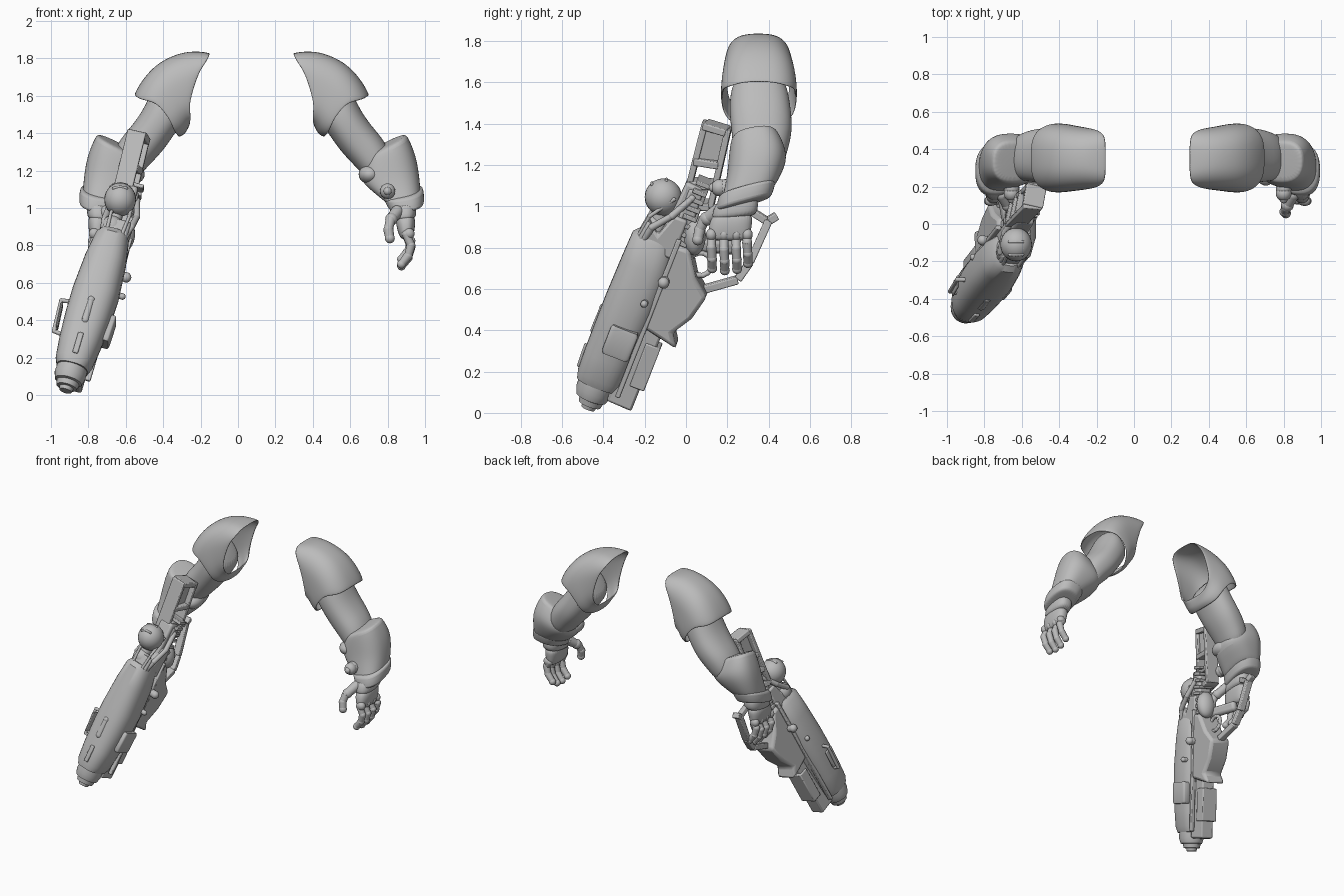
import bpy, bmesh, math
from mathutils import Vector as V, Matrix

cube = bpy.data.objects.get("Cube")
if cube:
    bpy.data.objects.remove(cube)

grey = bpy.data.materials.new("armour_grey")
grey.use_nodes = True
grey.diffuse_color = (0.5, 0.5, 0.5, 1)
grey.node_tree.nodes["Principled BSDF"].inputs["Base Color"].default_value = (0.5, 0.5, 0.5, 1)

AXIS_X = 0.073  # plane that mirrors one arm onto the other
made = []

# Gun frame: t runs from muzzle to stock, u across, v towards the back
T = V((0.3, 0.39, 1)).normalized()
U = (V((1, 0, 0)) - T * T.x).normalized()
W = T.cross(U)
ORIGIN = V((-0.9, -0.4, 0.02))


def gun(u, v, t):
    return ORIGIN + U * u + W * v + T * t


def finish(name, bm, mirror=False, subsurf=0, bevel=0, solid=0):
    bmesh.ops.recalc_face_normals(bm, faces=bm.faces)
    if mirror:
        bmesh.ops.translate(bm, verts=bm.verts, vec=(-AXIS_X, 0, 0))
    mesh = bpy.data.meshes.new(name)
    bm.to_mesh(mesh)
    bm.free()
    mesh.materials.append(grey)
    ob = bpy.data.objects.new(name, mesh)
    bpy.context.scene.collection.objects.link(ob)
    if mirror:
        ob.location.x = AXIS_X
        ob.modifiers.new("Mirror", "MIRROR").use_mirror_merge = False
    if solid:
        m = ob.modifiers.new("Solidify", "SOLIDIFY")
        m.thickness, m.offset = solid, 0
    if subsurf:
        m = ob.modifiers.new("Subsurf", "SUBSURF")
        m.levels = m.render_levels = subsurf
    if bevel:
        m = ob.modifiers.new("Bevel", "BEVEL")
        m.width, m.segments = bevel, 2
    made.append(ob)


def loft(name, rings, power=2.5, start_power=None, dents=(0, 0), cap=True, n=32, **kw):
    """Skin over superellipse rings given as (centre, half axis, half axis)."""
    bm = bmesh.new()
    grid = []
    last = len(rings) - 1
    for i, (c, a, b) in enumerate(rings):
        e = 2 / (start_power if start_power and i == 0 else power)
        dent = dents[0] if i == 0 else dents[1] if i == last else 0
        way = (rings[min(i + 1, last)][0] - rings[max(i - 1, 0)][0]).normalized()
        row = []
        for k in range(n):
            w = math.tau * k / n
            co, si = math.cos(w), math.sin(w)
            p = c + a * math.copysign(abs(co) ** e, co) + b * math.copysign(abs(si) ** e, si)
            row.append(bm.verts.new(p + way * dent * abs(si) ** 6))
        grid.append(row)
    for r, s in zip(grid, grid[1:]):
        for k in range(n):
            bm.faces.new((r[k], r[(k + 1) % n], s[(k + 1) % n], s[k]))
    if cap:
        bm.faces.new(grid[0])
        bm.faces.new(grid[-1])
    finish(name, bm, **kw)


def arm_loft(name, rows, tilt=(0, 0), **kw):
    """Rows: outer x, z, inner x, z, y centre, y half width."""
    rings = []
    for i, (ax, az, bx, bz, y, h) in enumerate(rows):
        lean = tilt[0] + (tilt[1] - tilt[0]) * i / (len(rows) - 1)
        rings.append((V(((ax + bx) / 2, y, (az + bz) / 2)),
                      V(((ax - bx) / 2, 0, (az - bz) / 2)), V((0, h, lean))))
    loft(name, rings, mirror=True, subsurf=2, **kw)


def gun_loft(name, rows, **kw):
    """Rows: t, u centre, u half, v centre, v half."""
    loft(name, [(gun(u, v, t), U * a, W * b) for t, u, a, v, b in rows], **kw)


def ball(name, pos, size, **kw):
    bm = bmesh.new()
    m = Matrix.Translation(pos) @ Matrix.Diagonal((*size, 1))
    bmesh.ops.create_uvsphere(bm, u_segments=24, v_segments=14, radius=1, matrix=m)
    finish(name, bm, **kw)


def limb(name, pts, r, **kw):
    """Jointed rod: cylinders with round joints."""
    bm = bmesh.new()
    pts = [V(p) for p in pts]
    for p, q in zip(pts, pts[1:]):
        m = Matrix.Translation((p + q) / 2) @ (q - p).to_track_quat("Z", "Y").to_matrix().to_4x4()
        bmesh.ops.create_cone(bm, cap_ends=True, segments=14, radius1=r, radius2=r * 0.88,
                              depth=(q - p).length, matrix=m)
    for p in pts:
        bmesh.ops.create_uvsphere(bm, u_segments=14, v_segments=8, radius=r,
                                  matrix=Matrix.Translation(p))
    finish(name, bm, **kw)


def beam(name, p, q, wide, deep, bevel=0.006):
    """Box from p to q; wide runs across the gun."""
    p, q = V(p), V(q)
    z = (q - p).normalized()
    x = (U - z * U.dot(z)).normalized()
    rot = Matrix((x, z.cross(x), z)).transposed().to_4x4()
    bm = bmesh.new()
    m = Matrix.Translation((p + q) / 2) @ rot @ Matrix.Diagonal((wide, deep, (q - p).length, 1))
    bmesh.ops.create_cube(bm, size=1, matrix=m)
    finish(name, bm, bevel=bevel)


def prism(name, outline, half, bevel=0.012):
    """Outline of (t, v) points, extruded across the gun."""
    bm = bmesh.new()
    f = bm.faces.new([bm.verts.new(gun(-half, v, t)) for t, v in outline])
    new = bmesh.ops.extrude_face_region(bm, geom=[f])["geom"]
    bmesh.ops.translate(bm, vec=U * half * 2, verts=[g for g in new if isinstance(g, bmesh.types.BMVert)])
    finish(name, bm, bevel=bevel)


# Arms: shoulder shell, upper arm, forearm armour
arm_loft("shoulder_pad", [(.292, 1.825, .405, 1.46, .35, .155), (.41, 1.838, .415, 1.435, .35, .162),
                          (.52, 1.80, .425, 1.415, .352, .17), (.595, 1.75, .435, 1.40, .353, .177),
                          (.655, 1.68, .45, 1.39, .353, .18), (.70, 1.60, .465, 1.385, .353, .179)],
         power=2.6, start_power=3.6, dents=(.035, -.05), cap=False, solid=.012)
arm_loft("upper_arm", [(.56, 1.69, .43, 1.50, .355, .12), (.61, 1.62, .445, 1.45, .355, .143),
                       (.66, 1.51, .49, 1.39, .36, .15), (.73, 1.42, .55, 1.30, .368, .147),
                       (.80, 1.34, .64, 1.21, .36, .132), (.84, 1.20, .70, 1.14, .35, .11)], power=2.3)
arm_loft("forearm_armour", [(.89, 1.39, .70, 1.30, .33, .10), (.905, 1.388, .675, 1.27, .33, .115),
                            (.948, 1.29, .65, 1.19, .347, .142), (.966, 1.20, .66, 1.14, .34, .142),
                            (.976, 1.10, .755, 1.07, .31, .132), (.976, 1.05, .80, 1.03, .29, .126)],
         tilt=(.015, .04))
arm_loft("forearm_cuff", [(.98, 1.11, .775, 1.075, .30, .13), (.992, 1.10, .775, 1.06, .295, .14),
                          (.998, 1.03, .805, 1.0, .28, .135), (.985, 1.02, .82, .995, .28, .12)],
         tilt=(.035, .035))
ball("elbow_guard", (.705, .29, 1.18), (.06, .085, .052), mirror=True)
limb("wrist_dial", [(.80, .19, 1.09), (.80, .163, 1.09)], .042, mirror=True)
limb("wrist_dial_hub", [(.80, .16, 1.09), (.80, .132, 1.09)], .022, mirror=True)

# Hands
arm_loft("glove_cuff", [(.95, 1.06, .82, 1.04, .25, .10), (.955, .98, .825, .97, .238, .112),
                        (.95, .94, .835, .935, .23, .105)], tilt=(.012, .012))
arm_loft("palm", [(.94, .98, .84, .97, .23, .095), (.95, .92, .845, .91, .215, .105),
                  (.94, .86, .86, .85, .21, .10), (.93, .835, .88, .83, .21, .09)])
for k, y in enumerate((.123, .184, .243, .296)):
    lift = (.01, 0, .006, .035)[k]
    limb("finger_%d" % k, [(.90, y, .86), (.925, y, .79 + lift), (.91, y + .003, .735 + lift),
                           (.874, y + .004, .69 + lift)], .024, mirror=True)
    ball("knuckle_%d" % k, (.914, y, .863), (.03, .027, .03), mirror=True)
limb("thumb_base", [(.85, .155, .98), (.82, .10, .94)], .034, mirror=True)
limb("thumb", [(.815, .088, .935), (.804, .066, .885), (.812, .057, .838)], .027, mirror=True)

# Gun: main casing, nose and rear rail
gun_loft("gun_casing", [(.10, -.015, .086, -.07, .105), (.14, -.015, .102, -.07, .115),
                        (.25, -.014, .114, -.068, .121), (.40, -.012, .124, -.063, .127),
                        (.55, -.01, .127, -.06, .13), (.75, -.01, .113, -.06, .125),
                        (.88, -.01, .092, -.07, .11), (.91, -.01, .072, -.07, .083)])
gun_loft("gun_nose", [(-.03, -.015, .034, -.07, .034), (-.01, -.015, .038, -.07, .038),
                      (-.008, -.015, .056, -.07, .056), (.02, -.015, .062, -.07, .062),
                      (.024, -.015, .074, -.075, .076), (.06, -.015, .085, -.075, .089),
                      (.12, -.015, .082, -.075, .09)], power=2)
prism("rear_rail", [(.055, .0), (.05, .13), (.6, .135), (.85, .09), (1.2, .07), (1.2, .0)], .05)
beam("rail_clip", gun(0, .115, .17), gun(0, .115, .40), .12, .075)
prism("rear_shell", [(.47, .04), (.45, .13), (.43, .226), (.5, .18), (.6, .24), (.73, .27),
                     (.8, .185), (.92, .11), (.92, .03)], .08, .02)
for side in (-1, 1):
    beam("casing_seam_strip", gun(side * .077 - .006, .043, .10), gun(side * .075 - .006, .045, .95), .03, .024)
    limb("pivot_bolt", [gun(side * .06, .05, .73), gun(side * .11, .05, .73)], .028)
    limb("small_bolt", [gun(side * .09, .0, .6), gun(side * .125, .0, .6)], .018)

# Casing details
gun_loft("side_hatch", [(.295, .105, .026, -.04, .062), (.31, .105, .03, -.04, .07),
                        (.43, .108, .03, -.04, .07), (.445, .108, .026, -.04, .062)], power=6)
limb("front_slot", [gun(-.012, -.176, .35), gun(-.012, -.176, .47)], .022)
beam("front_sight", gun(-.012, -.178, .15), gun(-.012, -.183, .27), .03, .035)
limb("side_handle", [gun(-.10, -.08, .27), gun(-.165, -.08, .28), gun(-.175, -.08, .46), gun(-.11, -.08, .47)], .012)
beam("side_handle_plate", gun(-.155, -.08, .30), gun(-.165, -.08, .44), .012, .07)

# Upper mechanism: ribs, cables and ball housing
beam("receiver_block", gun(0, .0, .86), gun(-.01, .02, 1.22), .10, .09, .015)
prism("receiver_cover", [(.84, -.15), (.98, -.13), (.93, -.06), (1.05, -.02), (1.05, .05), (.84, .05)], .07)
for k in range(8):
    t = .92 + k * .045
    beam("cooling_rib", gun(0, .055, t), gun(0, .055, t + .022), .125, .07, .004)
ball("ball_housing", (-.63, -.11, 1.045), (.085, .09, .09))
for k in range(3):
    y = -.165 + k * .035
    z = 1.113 + k * .009
    limb("ball_vent", [(-.665, y, z - .007), (-.63, y, z), (-.595, y, z - .007)], .008)
ball("lower_knob", (-.675, -.15, .895), (.062, .055, .065))
limb("knob_link", [(-.675, -.15, .89), (-.64, -.1, 1.0), (-.61, .04, 1.02)], .04)
for side in (-1, 1):
    limb("feed_cable", [gun(side * .05, -.12, .86), gun(side * .075, -.10, .96),
                        gun(side * .08, -.03, 1.05), gun(side * .05, .03, 1.16)], .018)
    limb("thin_cable", [gun(side * .04, -.15, .86), gun(side * .05, -.13, 1.0), gun(side * .04, -.05, 1.12)], .01)
ball("side_guard", gun(.015, .105, .985), (.07, .055, .1))

# Carry frame
front = [V((-.64, -.01, 1.0)), V((-.54, .095, 1.41))]
back = [V((-.61, .12, 1.0)), V((-.52, .205, 1.375))]
for name, (p, q) in (("frame_front_bar", front), ("frame_back_bar", back)):
    beam(name, p, q, .10, .03)
for f in (.02, .28, .55, .97):
    beam("frame_crossbar", front[0].lerp(front[1], f), back[0].lerp(back[1], f), .11, .035)
mid = [a.lerp(b, .5) for a, b in zip(front, back)]
beam("frame_panel", mid[0].lerp(mid[1], .55), mid[1], .05, .10)

# Grip, trigger ring and rear bracket
beam("grip", gun(-.02, .08, .92), (-.72, .25, .80), .055, .07, .02)
ring = [(-.68, .07 + .055 * math.cos(math.tau * k / 14), .72 + .055 * math.sin(math.tau * k / 14))
        for k in range(15)]
limb("trigger_ring", ring, .013)
path = [(-.71, .09, .60), (-.71, .25, .645), (-.71, .31, .73), (-.71, .40, .93), (-.71, .44, .955)]
for p, q in zip(path, path[1:]):
    beam("rear_bracket", p, q, .05, .038)
beam("bracket_brace", (-.71, .39, .93), (-.72, .28, 1.0), .04, .035)

# Smooth shading that keeps hard edges
bpy.ops.object.select_all(action="DESELECT")
for ob in made:
    ob.select_set(True)
bpy.context.view_layer.objects.active = made[0]
bpy.ops.object.shade_smooth_by_angle(angle=math.radians(38))
